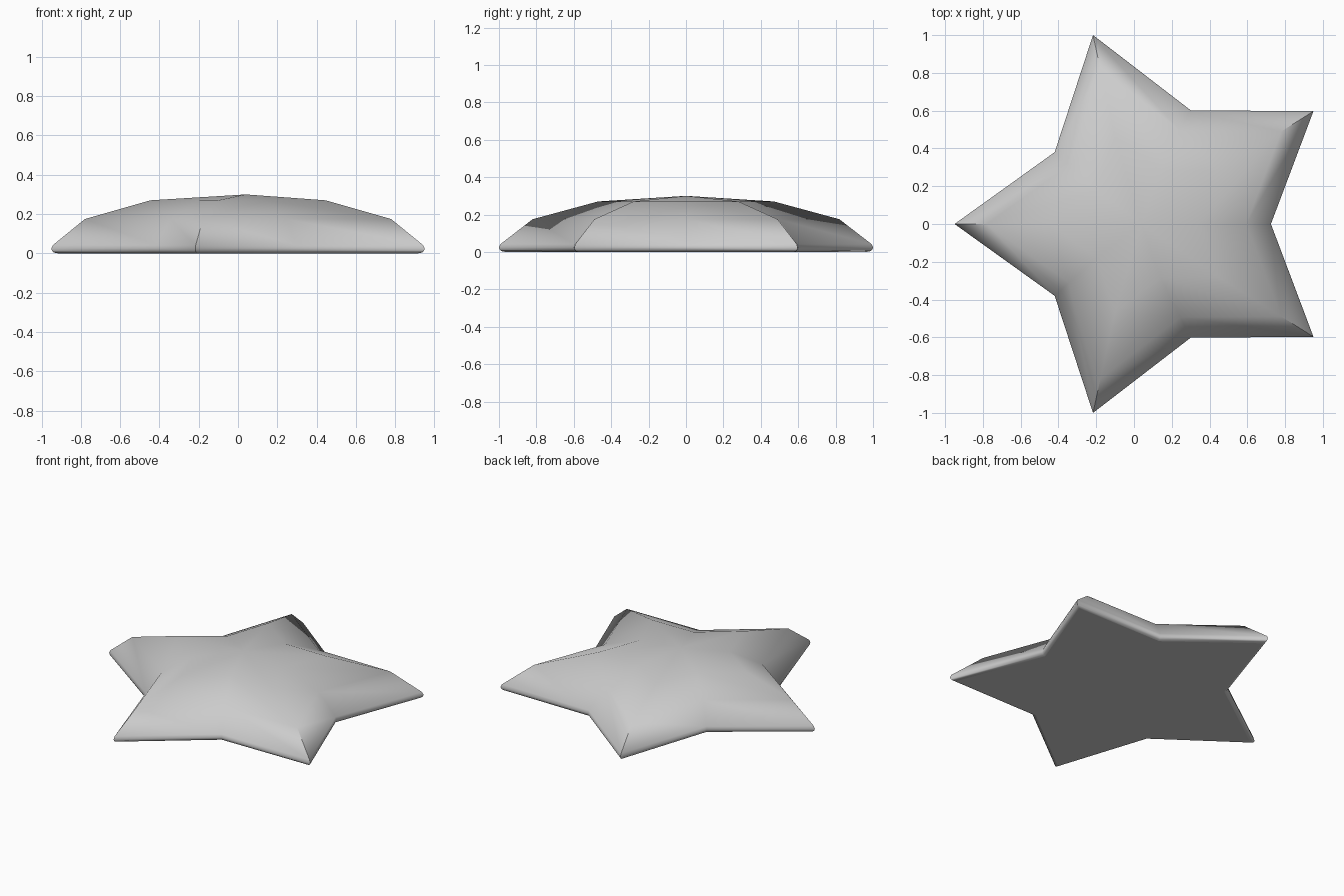
import bpy, bmesh, math

if "Cube" in bpy.data.objects:
    bpy.data.objects.remove(bpy.data.objects["Cube"])

# Upper half of the star outline, from the left tip round to the right notch
half = [(-0.95, 0), (-0.42, 0.38), (-0.217, 1.0), (0.30, 0.602), (0.95, 0.597), (0.725, 0)]
outline = half + [(x, -y) for x, y in reversed(half[1:-1])]

# Scale and height of each ring, from the base over the rounded rim to the dome
rings = [(0.965, 0), (0.985, 0.004), (0.997, 0.013), (1.0, 0.025),
         (0.992, 0.042), (0.82, 0.175), (0.47, 0.27)]

bm = bmesh.new()
loops = [[bm.verts.new((x * s, y * s, z)) for x, y in outline] for s, z in rings]
apex = bm.verts.new((0.04, 0, 0.30))
n = len(outline)

# Domed sides
for low, high in zip(loops, loops[1:]):
    for i in range(n):
        j = (i + 1) % n
        bm.faces.new((low[i], low[j], high[j], high[i]))
for i in range(n):
    bm.faces.new((loops[-1][i], loops[-1][(i + 1) % n], apex))

# Flat underside
base = bm.faces.new(loops[0])
bmesh.ops.recalc_face_normals(bm, faces=bm.faces)
for f in bm.faces:
    f.smooth = f is not base

# Crisp edges at the tips and notches, soft elsewhere
for e in bm.edges:
    e.smooth = e.calc_face_angle(0) < math.radians(60)

mesh = bpy.data.meshes.new("domed_star")
bm.to_mesh(mesh)
bm.free()
star = bpy.data.objects.new("domed_star", mesh)
bpy.context.collection.objects.link(star)
